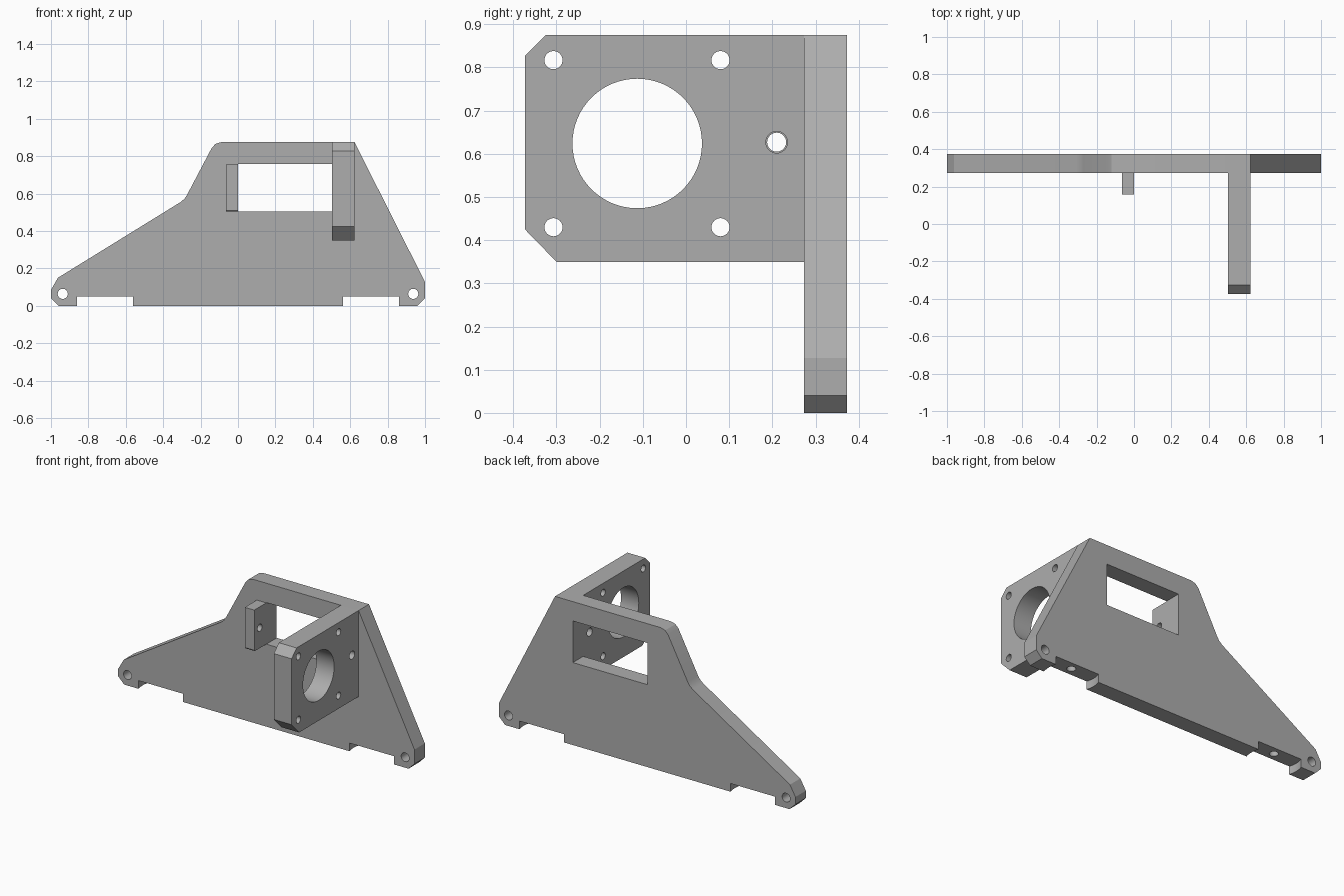
import bpy
import bmesh
from math import pi
from mathutils import Matrix, Vector

old = bpy.data.objects.get("Cube")
if old:
    bpy.data.objects.remove(old, do_unlink=True)

grey = bpy.data.materials.new("plain grey")
grey.use_nodes = True
grey.diffuse_color = (0.42, 0.42, 0.42, 1)
grey.node_tree.nodes["Principled BSDF"].inputs["Base Color"].default_value = (0.42, 0.42, 0.42, 1)

FRONT, BACK = 0.273, 0.373
MID = (FRONT + BACK) / 2


def make(name, bm):
    bmesh.ops.recalc_face_normals(bm, faces=bm.faces)
    mesh = bpy.data.meshes.new(name)
    bm.to_mesh(mesh)
    bm.free()
    mesh.materials.append(grey)
    obj = bpy.data.objects.new(name, mesh)
    bpy.context.collection.objects.link(obj)
    return obj


def slab(name, points, axis, low, high):
    """Extrude a profile: (x, z) along y, or (y, z) along x."""
    bm = bmesh.new()
    place = (lambda p: (p[0], low, p[1])) if axis == "Y" else (lambda p: (low, p[0], p[1]))
    face = bm.faces.new([bm.verts.new(place(p)) for p in points])
    grown = bmesh.ops.extrude_face_region(bm, geom=[face])["geom"]
    step = Vector((0, high - low, 0)) if axis == "Y" else Vector((high - low, 0, 0))
    bmesh.ops.translate(bm, vec=step, verts=[v for v in grown if isinstance(v, bmesh.types.BMVert)])
    return make(name, bm)


def rect(a, b, c, d):
    return [(a, c), (b, c), (b, d), (a, d)]


def rod(centre, radius, length, axis, sides=32):
    turn = {"X": Matrix.Rotation(pi / 2, 4, "Y"),
            "Y": Matrix.Rotation(pi / 2, 4, "X"),
            "Z": Matrix.Identity(4)}[axis]
    bm = bmesh.new()
    bmesh.ops.create_cone(bm, cap_ends=True, segments=sides, radius1=radius, radius2=radius,
                          depth=length, matrix=Matrix.Translation(centre) @ turn)
    return make("cutter", bm)


def cut(obj, cutters):
    bpy.context.view_layer.objects.active = obj
    for cutter in cutters:
        cutter.hide_render = True
        mod = obj.modifiers.new("cut", "BOOLEAN")
        mod.operation = "DIFFERENCE"
        mod.solver = "EXACT"
        mod.object = cutter
        bpy.ops.object.modifier_apply(modifier=mod.name)
        bpy.data.objects.remove(cutter, do_unlink=True)


# Upright back plate with sloped sides
outline = [(-1, 0.04), (-0.96, 0), (0.96, 0), (1, 0.04), (1, 0.127), (0.623, 0.875),
           (-0.09, 0.875), (-0.12, 0.866), (-0.14, 0.845), (-0.272, 0.594),
           (-0.286, 0.573), (-0.305, 0.556), (-0.963, 0.15), (-1, 0.085)]
back_plate = slab("back_plate", outline, "Y", FRONT, BACK)

# Window, round foot slots, screw holes and end holes
cutters = [slab("cutter", rect(0, 0.503, 0.503, 0.757), "Y", FRONT - 0.1, BACK + 0.1)]
for side in (-1, 1):
    cutters += [rod((side * 0.712, MID, 0), 0.158, 0.1, "Z", 64),
                rod((side * 0.712, MID, 0.1), 0.025, 0.2, "Z"),
                rod((side * 0.937, MID, 0.064), 0.027, 0.3, "Y")]
cut(back_plate, cutters)

# Side mounting plate with clipped front corners
profile = [(FRONT, 0.35), (-0.3, 0.35), (-0.373, 0.425), (-0.373, 0.827),
           (-0.325, 0.875), (FRONT, 0.875)]
mount_plate = slab("mount_plate", profile, "X", 0.503, 0.623)

# Large bore, four bolt holes and the shaft hole
cutters = [rod((0.56, -0.113, 0.624), 0.15, 0.4, "X", 64),
           rod((0.56, 0.21, 0.627), 0.025, 0.4, "X")]
for y in (-0.307, 0.08):
    for z in (0.43, 0.817):
        cutters.append(rod((0.56, y, z), 0.021, 0.4, "X"))
cut(mount_plate, cutters)

# Small tab carrying the other end of the shaft
tab = slab("shaft_tab", [(FRONT, 0.503), (0.163, 0.503), (0.157, 0.51), (0.157, 0.755), (FRONT, 0.755)],
           "X", -0.064, 0)
cut(tab, [rod((-0.03, 0.21, 0.627), 0.022, 0.3, "X")])

# Smooth bores, sharp edges
for obj in (back_plate, mount_plate, tab):
    bpy.ops.object.select_all(action="DESELECT")
    obj.select_set(True)
    bpy.context.view_layer.objects.active = obj
    bpy.ops.object.shade_smooth_by_angle(angle=0.4)
